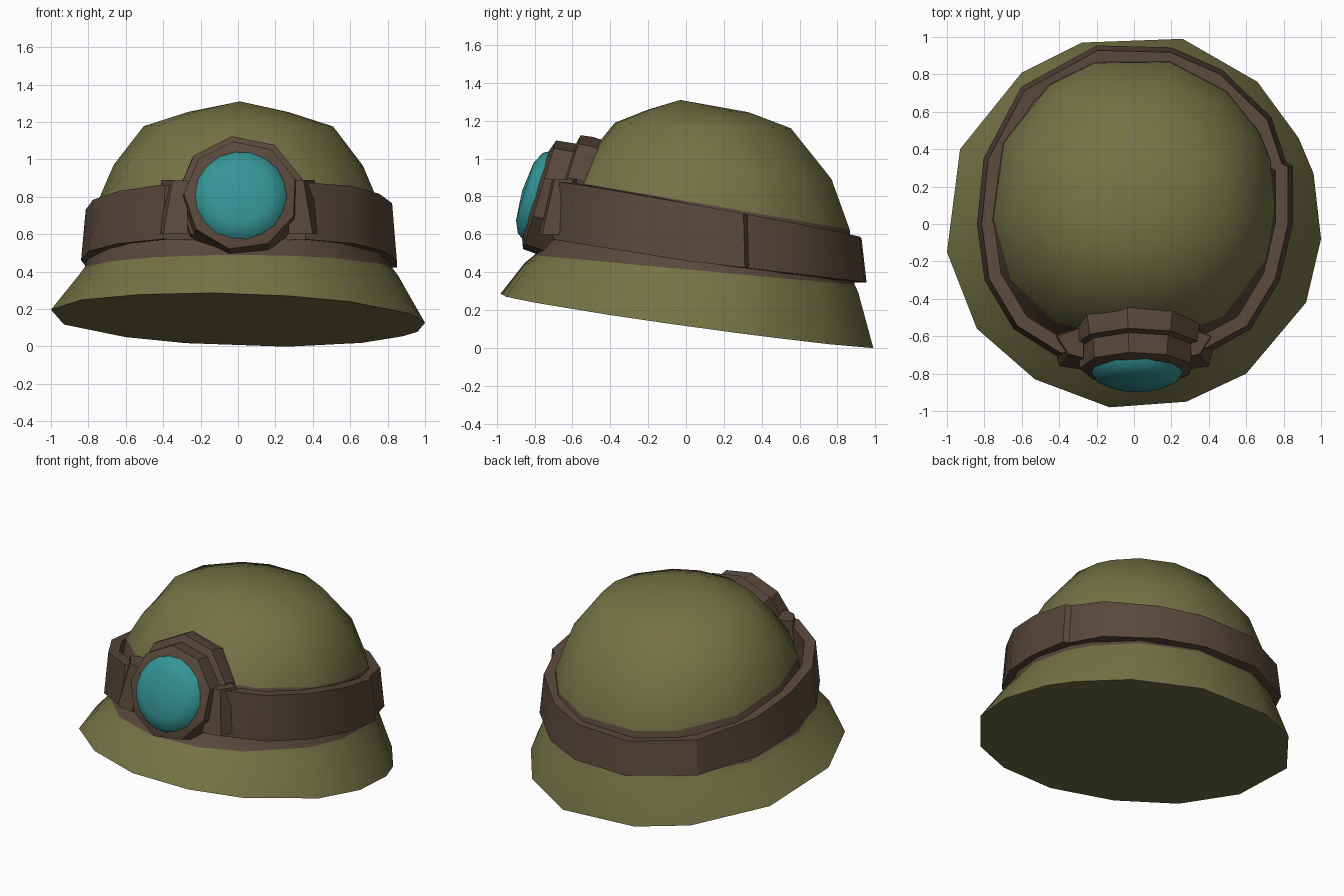
import bpy, bmesh, math
from mathutils import Vector

if "Cube" in bpy.data.objects:
    bpy.data.objects.remove(bpy.data.objects["Cube"])


def material(name, rgb):
    m = bpy.data.materials.new(name)
    m.diffuse_color = (*rgb, 1)
    m.use_nodes = True
    m.node_tree.nodes["Principled BSDF"].inputs["Base Color"].default_value = m.diffuse_color
    return m


olive = material("olive cloth", (0.172, 0.170, 0.060))
brown = material("brown leather", (0.100, 0.064, 0.044))
teal = material("teal glass", (0.035, 0.300, 0.305))


def loft(name, rings, mats, row_mats=None, start=None, end=None, closed=False, angle=35):
    """Skin a list of rings; start/end may be 'flat' or a tip point."""
    bm = bmesh.new()
    loops = [[bm.verts.new(p) for p in r] for r in rings]
    n = len(loops[0])
    pairs = list(zip(loops, loops[1:])) + ([(loops[-1], loops[0])] if closed else [])
    for row, (a, b) in enumerate(pairs):
        for i in range(n):
            j = (i + 1) % n
            f = bm.faces.new((a[i], a[j], b[j], b[i]))
            f.material_index = row_mats[row] if row_mats else 0
    for cap, loop, mat in ((start, loops[0], 0), (end, loops[-1], -1)):
        if cap is None:
            continue
        index = row_mats[mat] if row_mats else 0
        if cap == "flat":
            bm.faces.new(loop).material_index = index
        else:
            tip = bm.verts.new(cap)
            for i in range(n):
                bm.faces.new((loop[i], loop[(i + 1) % n], tip)).material_index = index
    bmesh.ops.recalc_face_normals(bm, faces=bm.faces)
    me = bpy.data.meshes.new(name)
    bm.to_mesh(me)
    bm.free()
    for m in mats:
        me.materials.append(m)
    ob = bpy.data.objects.new(name, me)
    bpy.context.collection.objects.link(ob)
    bpy.context.view_layer.objects.active = ob
    ob.select_set(True)
    bpy.ops.object.shade_smooth_by_angle(angle=math.radians(angle))
    ob.select_set(False)
    return ob


# Hat: uneven brim outline, then tilted oval rings up to the crown
brim = [(1, -.08), (.96, .27), (.88, .46), (.66, .76), (.26, .99), (-.28, .97), (-.6, .81),
        (-.93, .4), (-1, -.15), (-.84, -.56), (-.53, -.83), (-.13, -.98), (.28, -.95),
        (.6, -.8), (.92, -.42)]
angles = [math.atan2(y, x) for x, y in brim]


def oval(rx, y0, z0, y1, z1, square=0.0):
    """Tilted oval; square pushes its front quarters outward."""
    cy, ry = (y0 + y1) / 2, (y1 - y0) / 2
    points = []
    for a in angles:
        k = 1 + (square * math.sin(2 * a) ** 2 if a < 0 else 0)
        points.append((rx * k * math.cos(a), cy + ry * k * math.sin(a),
                       (z0 + z1) / 2 + (z1 - z0) / 2 * math.sin(a)))
    return points


hat_rings = [[(x, y, .145 - .14 * y - .03 * x) for x, y in brim],
             oval(.86, -.86, .45, .94, .29),
             oval(.83, -.81, .49, .92, .33),
             oval(.79, -.71, .60, .91, .40, .03),
             oval(.755, -.61, .885, .89, .62, .06),
             oval(.67, -.51, 1.03, .79, .89, .04),
             oval(.51, -.38, 1.19, .57, 1.16),
             oval(.27, -.20, 1.26, .34, 1.245)]
loft("hat", hat_rings, [olive, brown], [0, 0, 1, 1, 0, 0, 0, 0],
     start="flat", end=(0.01, -.03, 1.31), angle=50)

# Headband: a leather strap that drops towards the back
strap = [(.845, 0), (.845, .31), (.81, .33), (.73, .57), (.47, .82), (.2, .94), (-.2, .95),
         (-.6, .73), (-.8, .35), (-.835, 0), (-.795, -.3), (-.64, -.56), (-.4, -.71),
         (0, -.64), (.36, -.70), (.62, -.56), (.775, -.3)]


def low(x, y):
    return .46 - .12 * y + (.04 * max(0, -y))


def high(x, y):
    return .748 - .175 * y + .02 * x


def inset(scale, height):
    return [(x * scale, .07 + (y - .07) * scale, height(x, y)) for x, y in strap]


loft("headband", [inset(1.005, low), inset(.975, high), inset(.895, high), inset(.91, low)],
     [brown], closed=True, angle=32)

# Headlamp: housing and lens share one axis, tipped upward
tip = math.radians(17)
axis = Vector((0, -math.cos(tip), math.sin(tip)))
up = Vector((0, math.sin(tip), math.cos(tip)))
centre = Vector((.015, -.785, .805))


def lamp_ring(u, r, lift=0.0, n=9, turn=math.radians(98)):
    return [centre + axis * u + Vector((1, 0, 0)) * r * math.cos(a) + up * (lift + r * math.sin(a))
            for a in (2 * math.pi * i / n + turn for i in range(n))]


loft("lamp_housing", [lamp_ring(-.38, .32, .02), lamp_ring(-.27, .365, .02),
                      lamp_ring(-.19, .35, .035), lamp_ring(-.125, .34, .035),
                      lamp_ring(-.115, .315, .01), lamp_ring(-.01, .305, .005),
                      lamp_ring(.01, .25)],
     [brown], start="flat", end="flat", angle=35)
loft("lamp_lens", [lamp_ring(0, .25, n=18), lamp_ring(.04, .225, n=18),
                   lamp_ring(.07, .16, n=18)],
     [teal], start="flat", end=centre + axis * .085, angle=60)

# Brackets: tapered wedges joining the lamp to the strap
for name, s in (("left_bracket", -1), ("right_bracket", 1)):
    def plate(z, x0, x1, x2, y):
        return [(s * x0, y, z), (s * x1, y + .02, z), (s * x2, -.60, z), (s * x0, -.55, z)]
    loft(name, [plate(.60, .27, .40, .44, -.78), plate(.89, .27, .35, .41, -.715)],
         [brown], start="flat", end="flat", angle=20)
